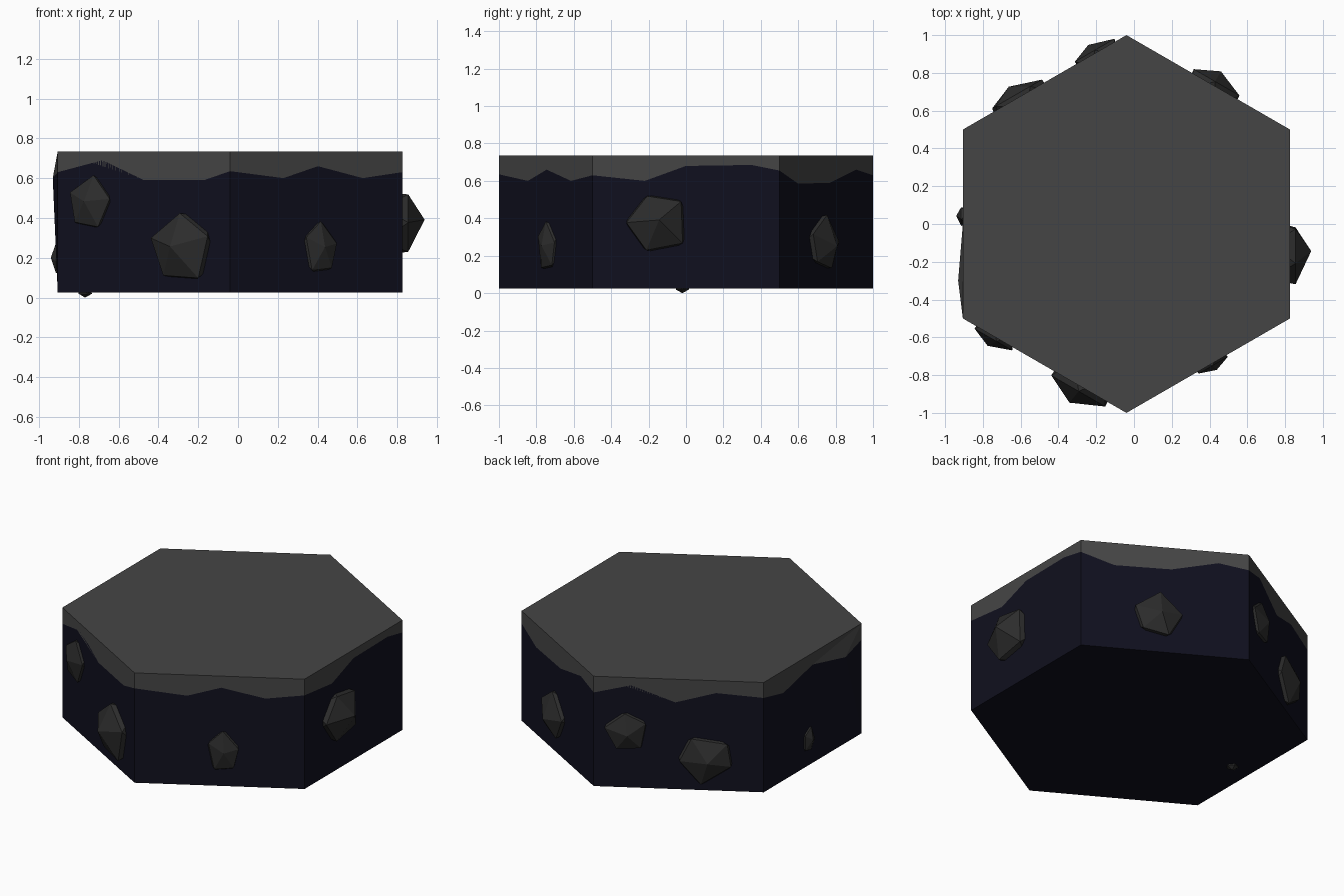
import bpy, bmesh, math, random
from mathutils import Vector, Matrix

if "Cube" in bpy.data.objects:
    bpy.data.objects.remove(bpy.data.objects["Cube"])

CX, BOTTOM, TOP = -0.04, 0.025, 0.735


def material(name, color):
    m = bpy.data.materials.new(name)
    m.diffuse_color = (*color, 1)
    m.use_nodes = True
    m.node_tree.nodes["Principled BSDF"].inputs["Base Color"].default_value = m.diffuse_color
    return m


STONE = material("grey_crust", (0.06, 0.06, 0.06))
DIRT = material("dark_dirt", (0.005, 0.005, 0.013))
ROCK = material("dark_rock", (0.025, 0.025, 0.025))


def finish(bm, name, mat):
    bmesh.ops.recalc_face_normals(bm, faces=bm.faces)
    me = bpy.data.meshes.new(name)
    bm.to_mesh(me)
    bm.free()
    me.materials.append(mat)
    ob = bpy.data.objects.new(name, me)
    bpy.context.collection.objects.link(ob)
    return ob


# Hexagon corners, counter-clockwise from the front point
corners = [Vector((CX + math.cos(math.radians(60 * k - 90)),
                   math.sin(math.radians(60 * k - 90)), 0)) for k in range(6)]


def side(k):
    a, b = corners[k], corners[(k + 1) % 6]
    along = (b - a).normalized()
    return a, b, along, along.cross(Vector((0, 0, 1)))


# Ragged line between crust and dirt: (position along side, height, push out)
ragged = [
    [(0, .635, 0), (.31, .60, 0), (.51, .66, 0), (.77, .60, 0)],
    [(0, .63, 0), (.28, .60, 0), (.5, .68, 0), (.85, .685, 0)],
    [(0, .655, 0), (.2, .585, 0), (.54, .59, 0), (.82, .66, 0)],
    [(0, .63, 0), (.22, .685, 0), (.48, .585, 0), (.72, .655, 0)],
    [(0, .635, 0), (.2, .59, 0), (.5, .66, 0), (.8, .60, .025)],
    [(0, .63, 0), (.26, .69, 0), (.5, .59, 0), (.85, .59, 0)],
]


def hex_layer(name, flat_z, mat):
    """Hexagonal cap joined to the ragged line by side walls."""
    bm = bmesh.new()
    cap = [bm.verts.new((c.x, c.y, flat_z)) for c in corners]
    lines = []
    for k in range(6):
        a, b, along, out = side(k)
        row = []
        for t, z, push in ragged[k]:
            p = a.lerp(b, t) + out * push
            row.append(bm.verts.new((p.x, p.y, z)))
        lines.append(row)
    bm.faces.new(cap)
    for k in range(6):
        n = (k + 1) % 6
        row = lines[k] + [lines[n][0]]
        bm.faces.new([cap[k], row[0], row[1]])
        bm.faces.new([cap[k], row[1], row[2]])
        bm.faces.new([cap[k], row[2], cap[n]])
        bm.faces.new([cap[n], row[2], row[3]])
        bm.faces.new([cap[n], row[3], row[4]])
    return finish(bm, name, mat)


hex_layer("dirt_base", BOTTOM, DIRT)
hex_layer("stone_crust", TOP, STONE)


def rock(name, center, along, up, out, w, h, depth, roll, jitter, seed):
    """Twenty-sided stone with one point facing outwards, half buried."""
    rng = random.Random(seed)
    d = depth / 0.75
    bm = bmesh.new()
    bmesh.ops.create_icosphere(bm, subdivisions=1, radius=1)
    bmesh.ops.rotate(bm, verts=bm.verts, matrix=Matrix.Rotation(math.radians(roll), 3, 'Z'))
    origin = center - out * (d - depth)
    for v in bm.verts:
        c = v.co.copy()
        c.x += rng.uniform(-jitter, jitter)
        c.y += rng.uniform(-jitter, jitter)
        v.co = origin + along * c.x * w / 1.74 + up * c.y * h / 1.74 + out * c.z * d
    finish(bm, name, ROCK)


# Stones in the sides: side, position along, height, width, tall, depth, roll, jitter
stones = [
    (0, .52, .25, .18, .24, .042, 18, .14),
    (1, .345, .375, .35, .33, .112, 40, .12),
    (2, .46, .265, .26, .27, .084, 10, .12),
    (3, .19, .385, .23, .25, .056, 25, .12),
    (3, .66, .235, .32, .30, .075, 50, .12),
    (4, .46, .19, .10, .15, .035, 0, .12),
    (5, .19, .475, .23, .25, .06, 5, .12),
    (5, .72, .25, .33, .34, .104, 18, .06),
]
UP = Vector((0, 0, 1))
for i, (k, t, z, w, h, depth, roll, jit) in enumerate(stones):
    a, b, along, out = side(k)
    rock(f"side_stone_{i + 1}", a.lerp(b, t) + UP * z, along, UP, out, w, h, depth, roll, jit, i + 3)

# Small stone tip under the base
rock("under_stone", Vector((-0.77, -0.02, BOTTOM)), Vector((1, 0, 0)), Vector((0, -1, 0)),
     -UP, .07, .07, BOTTOM, 0, .05, 20)
